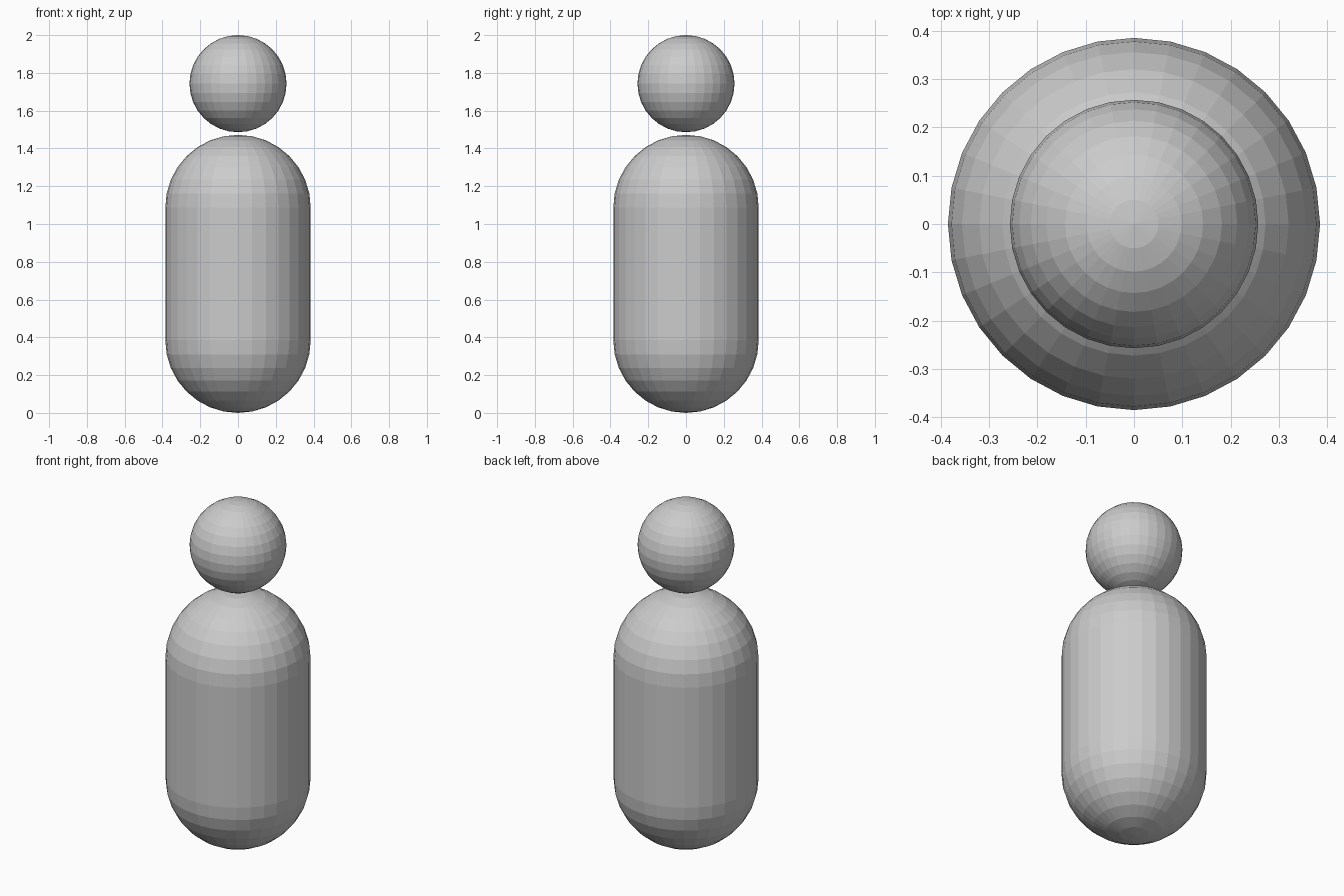
import bpy
import bmesh

if "Cube" in bpy.data.objects:
    bpy.data.objects.remove(bpy.data.objects["Cube"])

HEAD_R = 0.257
BODY_R = 0.385
BODY_TOP = 1.472


def ball(name, radius, z, stretch=0.0):
    """Flat-faced ball; stretch pulls the halves apart into a capsule."""
    bm = bmesh.new()
    bmesh.ops.create_uvsphere(bm, u_segments=32, v_segments=16, radius=radius)
    if stretch:
        # Split at the equator, then bridge the halves with a straight wall
        equator = [e for e in bm.edges if all(abs(v.co.z) < 1e-4 for v in e.verts)]
        top = [f for f in bm.faces if f.calc_center_median().z > 0]
        bmesh.ops.split_edges(bm, edges=equator)
        for v in {v for f in top for v in f.verts}:
            v.co.z += stretch
        rims = [e for e in bm.edges if e.is_boundary]
        bmesh.ops.bridge_loops(bm, edges=rims)
        bmesh.ops.recalc_face_normals(bm, faces=bm.faces)
    mesh = bpy.data.meshes.new(name)
    bm.to_mesh(mesh)
    bm.free()
    obj = bpy.data.objects.new(name, mesh)
    obj.location.z = z
    bpy.context.collection.objects.link(obj)
    return obj


# Capsule body standing on the ground
ball("body", BODY_R, BODY_R, BODY_TOP - 2 * BODY_R)

# Head floating just above the body
ball("head", HEAD_R, 2 - HEAD_R)
